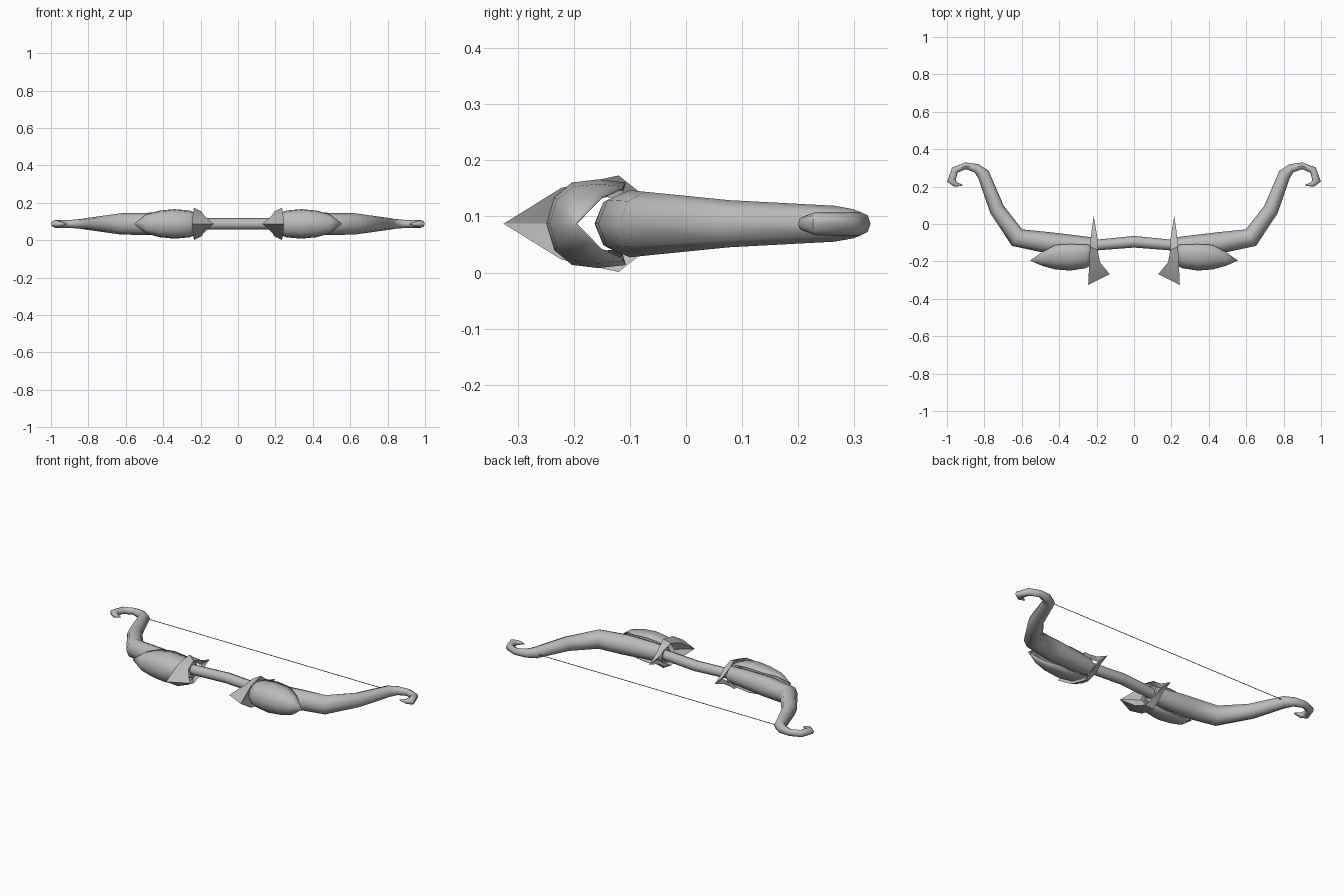
import bpy, bmesh, math
from mathutils import Vector

if "Cube" in bpy.data.objects:
    bpy.data.objects.remove(bpy.data.objects["Cube"])

ZC = 0.087  # height of the bow's middle plane
grey = bpy.data.materials.new("plain grey")
grey.diffuse_color = (0.5, 0.5, 0.5, 1)
grey.use_nodes = True
grey.node_tree.nodes["Principled BSDF"].inputs["Base Color"].default_value = grey.diffuse_color


def finish(name, bm, angle=35):
    bmesh.ops.remove_doubles(bm, verts=bm.verts, dist=0.0005)
    bmesh.ops.recalc_face_normals(bm, faces=bm.faces)
    me = bpy.data.meshes.new(name)
    bm.to_mesh(me)
    bm.free()
    me.materials.append(grey)
    ob = bpy.data.objects.new(name, me)
    bpy.context.collection.objects.link(ob)
    bpy.ops.object.select_all(action='DESELECT')
    ob.select_set(True)
    bpy.context.view_layer.objects.active = ob
    bpy.ops.object.shade_smooth_by_angle(angle=math.radians(angle))
    return ob


def mirror(ob, z_too=False):
    m = ob.modifiers.new("mirror", 'MIRROR')
    m.use_axis = (True, False, z_too)
    m.use_clip = False


def loft(bm, rows, close_ring=True, cap=False):
    rings = [[bm.verts.new(p) for p in row] for row in rows]
    n = len(rings[0])
    for a, b in zip(rings, rings[1:]):
        for i in range(n if close_ring else n - 1):
            j = (i + 1) % n
            bm.faces.new((a[i], a[j], b[j], b[i]))
    if cap:
        bm.faces.new(rings[0])
        bm.faces.new(rings[-1])


def tube(name, path, sides=8):
    """Tube in the middle plane; each station is x, y, in-plane radius, z radius."""
    pts = [Vector(p[:2]) for p in path]
    rows = []
    for i, (x, y, r, rz) in enumerate(path):
        d0 = (pts[i] - pts[max(i - 1, 0)]).normalized()
        d1 = (pts[min(i + 1, len(pts) - 1)] - pts[i]).normalized()
        d = (d0 + d1).normalized()
        row = []
        for k in range(sides):
            a = 2 * math.pi * k / sides
            c = r * math.cos(a)
            row.append((x - d.y * c, y + d.x * c, ZC + rz * math.sin(a)))
        rows.append(row)
    bm = bmesh.new()
    loft(bm, rows, cap=True)
    return finish(name, bm, 50)


# Central grip, slightly kinked
tube("grip", [(-.26, -.118, .028, .03), (0, -.095, .031, .031), (.26, -.118, .028, .03)])

# Curved limb ending in a small hook
limb = tube("limb", [
    (.215, -.118, .045, .046), (.30, -.112, .050, .054), (.46, -.10, .057, .060),
    (.625, -.073, .052, .057), (.732, .077, .041, .042), (.805, .265, .034, .032),
    (.842, .298, .024, .026), (.90, .311, .018, .021), (.958, .288, .020, .021),
    (.976, .232, .024, .021), (.955, .212, .014, .014), (.918, .207, .003, .003)])
mirror(limb)

# Leaf-shaped guard in front of each limb: x, ridge y, edge y, half height
bm = bmesh.new()
rows = []
for x, yf, ye, h in [(.21, -.21, -.115, .050), (.26, -.235, -.110, .070),
                     (.34, -.247, -.108, .077), (.42, -.241, -.112, .069),
                     (.49, -.222, -.150, .050), (.552, -.195, -.194, .002)]:
    row = []
    for t, s in [(0, .93), (.35, 1), (.68, .93), (.9, .6), (1, 0)]:
        row.append((x, ye + (yf - ye) * t, ZC + h * s))
    row += [(p[0], p[1], 2 * ZC - p[2]) for p in reversed(row[:-1])]
    rows.append(row)
loft(bm, rows, close_ring=False)
leaf = finish("leaf_guard", bm, 50)
mirror(leaf)
s = leaf.modifiers.new("thickness", 'SOLIDIFY')
s.thickness = .004
s.offset = 0

# Pointed collar wrapping each limb: inner edge, outer edge, hidden inside edge
upper = [
    [(.130, -.268, 0), (.245, -.325, 0), (.215, -.20, 0)],
    [(.182, -.205, .046), (.240, -.222, .064), (.215, -.165, .042)],
    [(.194, -.140, .066), (.235, -.120, .086), (.215, -.115, .054)],
    [(.196, -.075, .048), (.232, -.085, .058), (.215, -.085, .032)],
    [(.203, -.030, .018), (.226, -.030, .022), (.215, -.055, .008)],
    [(.215, .040, 0), (.216, .040, 0), (.215, -.035, 0)]]
bm = bmesh.new()
for sign in (1, -1):
    loft(bm, [[(x, y, ZC + sign * z) for x, y, z in row] for row in upper])
collar = finish("collar", bm, 30)
mirror(collar)

# Thin bow string
bm = bmesh.new()
loft(bm, [[(x, .275 + dy, ZC + dz) for dy, dz in
           [(-.0005, -.002), (.0005, -.002), (.0005, .002), (-.0005, .002)]]
          for x in (-.80, .80)], cap=True)
finish("string", bm)
